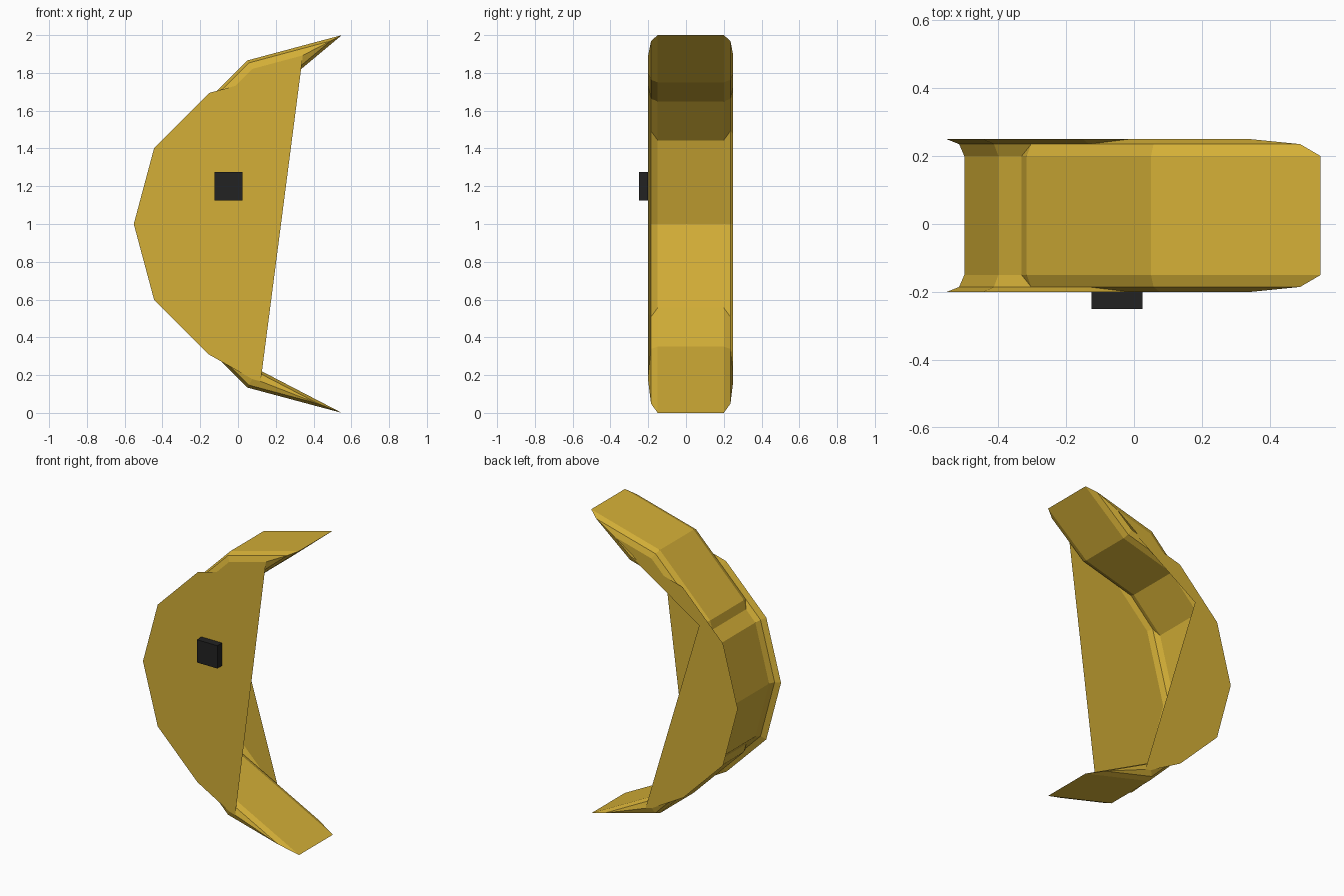
import bpy
import bmesh
from math import sin, cos, radians
from mathutils import Vector

if "Cube" in bpy.data.objects:
    bpy.data.objects.remove(bpy.data.objects["Cube"], do_unlink=True)


def material(name, colour):
    mat = bpy.data.materials.new(name)
    mat.use_nodes = True
    mat.diffuse_color = (*colour, 1)
    mat.node_tree.nodes["Principled BSDF"].inputs["Base Color"].default_value = (*colour, 1)
    return mat


def add_object(name, bm, mat):
    mesh = bpy.data.meshes.new(name)
    bm.to_mesh(mesh)
    bm.free()
    mesh.materials.append(mat)
    obj = bpy.data.objects.new(name, mesh)
    bpy.context.collection.objects.link(obj)
    return obj


def arc(centre_x, radius, angles):
    return [Vector((centre_x + radius * cos(radians(a)), 1 + radius * sin(radians(a))))
            for a in angles]


def inset(points, amount):
    """Move a counter-clockwise outline inward with mitred corners."""
    result = []
    for i, p in enumerate(points):
        before = (p - points[i - 1]).normalized()
        after = (points[(i + 1) % len(points)] - p).normalized()
        n1, n2 = Vector((-before.y, before.x)), Vector((-after.y, after.x))
        result.append(p + (n1 + n2) * amount / (1 + n1.dot(n2)))
    return result


gold = material("gold", (0.658, 0.429, 0.038))
black = material("black", (0.016, 0.016, 0.016))

# Crescent outline: outer arc from top tip to bottom tip, then inner arc back up
outer = arc(0.55, 1.0, range(90, 271, 30))
inner = arc(0.25, 0.75, range(240, 89, -30))
outline = outer + inner

# Crescent body: outline swept front to back with a rounded two-step bevel
bevel = 0.05
steps = [(bevel * (1 - cos(radians(a))), bevel * sin(radians(a))) for a in (90, 45, 0)]
levels = [(-0.15 - out, size) for size, out in steps]
levels += [(0.2 + out, size) for size, out in reversed(steps)]

bm = bmesh.new()
rings = [[bm.verts.new((p.x, y, p.y)) for p in inset(outline, size)] for y, size in levels]
count = len(outline)
for near, far in zip(rings, rings[1:]):
    for i in range(count):
        j = (i + 1) % count
        bm.faces.new((near[i], far[i], far[j], near[j]))

# Side plates: fans from one outer corner; only the front one spans tip to tip
top_tip, shoulder, hub, heel, low_tip = 0, 1, 2, 5, 6
low_inner, last = len(outer), count - 1
cap = [(hub, top_tip, shoulder), (hub, last, last - 1), (low_tip, low_inner, heel),
       (hub, low_inner, low_tip)]
cap += [(hub, i + 1, i) for i in range(low_inner, last - 1)]


def fill(ring, triangles, side):
    for tri in triangles:
        a, b, c = (ring[i] for i in tri)
        if (b.co - a.co).cross(c.co - a.co).y * side < 0:
            b, c = c, b
        bm.faces.new((a, b, c))


fill(rings[0], cap + [(hub, top_tip, low_tip)], -1)
fill(rings[-1], cap, 1)
add_object("crescent_body", bm, gold)

# Small square stud on the front plate
bm = bmesh.new()
bmesh.ops.create_cube(bm, size=1)
bmesh.ops.scale(bm, vec=(0.15, 0.049, 0.15), verts=bm.verts)
bmesh.ops.translate(bm, vec=(-0.05, -0.2255, 1.2), verts=bm.verts)
add_object("front_stud", bm, black)
